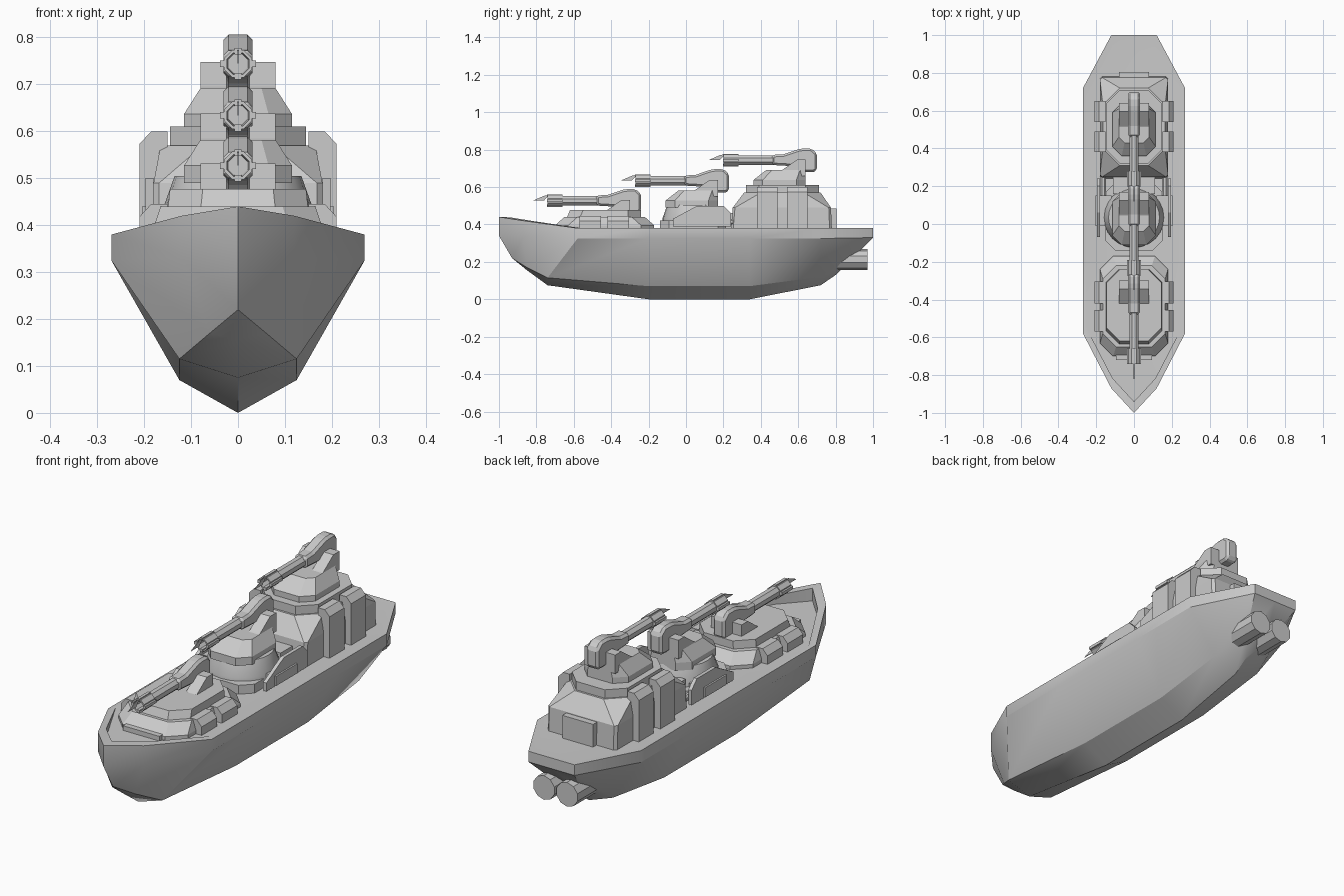
import bpy, bmesh, math

if "Cube" in bpy.data.objects:
    bpy.data.objects.remove(bpy.data.objects["Cube"])

def mesh(name, verts, faces, smooth=False):
    bm = bmesh.new()
    vs = [bm.verts.new(v) for v in verts]
    for f in faces:
        bm.faces.new([vs[i] for i in f])
    bmesh.ops.remove_doubles(bm, verts=bm.verts, dist=1e-4)
    bmesh.ops.recalc_face_normals(bm, faces=bm.faces)
    me = bpy.data.meshes.new(name)
    bm.to_mesh(me)
    bm.free()
    ob = bpy.data.objects.new(name, me)
    bpy.context.collection.objects.link(ob)
    if smooth:
        bpy.ops.object.select_all(action='DESELECT')
        ob.select_set(True)
        bpy.context.view_layer.objects.active = ob
        bpy.ops.object.shade_smooth_by_angle(angle=math.radians(30))
    return ob

def loft(name, rings, smooth=False):
    """Skin a list of equal-length closed rings and cap both ends."""
    n, m = len(rings[0]), len(rings)
    faces = [[r * n + i, r * n + (i + 1) % n, (r + 1) * n + (i + 1) % n, (r + 1) * n + i]
             for r in range(m - 1) for i in range(n)]
    faces += [list(range(n)), list(range((m - 1) * n, m * n))]
    return mesh(name, [v for r in rings for v in r], faces, smooth)

def oct_ring(hx, y0, y1, c, z):
    """Rectangle with corners cut by c, at height z."""
    return [(hx, y0 + c, z), (hx, y1 - c, z), (hx - c, y1, z), (c - hx, y1, z),
            (-hx, y1 - c, z), (-hx, y0 + c, z), (c - hx, y0, z), (hx - c, y0, z)]

def prism_x(name, prof, x0, x1):
    return loft(name, [[(x, y, z) for y, z in prof] for x in (x0, x1)])

def box(name, x0, x1, y0, y1, z0, z1):
    return prism_x(name, [(y0, z0), (y1, z0), (y1, z1), (y0, z1)], x0, x1)

def turned(name, x, z, sections, n=8):
    """Rings along y given as (y, radius)."""
    ang = [2 * math.pi * (i + .5) / n for i in range(n)]
    return loft(name, [[(x + r * math.cos(a), y, z + r * math.sin(a)) for a in ang]
                       for y, r in sections])

# Hull: rows of stations from bow to stern, then mirrored
rim = [(0, -1, .44, .34), (.12, -.87, .42, .332), (.27, -.58, .38, .325), (.27, -.2, .38, .325),
       (.27, .34, .38, .325), (.27, .72, .38, .325), (.12, 1, .38, .33), (0, 1, .38, .33)]
chine = [(0, -.93, .22), (.06, -.85, .17), (.125, -.74, .115), (.125, -.2, .07),
         (.125, .34, .07), (.125, .72, .12), (.06, .86, .19), (0, .8, .13)]
keel = [(-.93, .22), (-.85, .155), (-.74, .075), (-.2, 0), (.34, 0), (.72, .075), (.8, .13), (.8, .13)]
rows = [[(0, y, z) for y, z in keel], chine,
        [(x, y, zl) for x, y, zr, zl in rim],
        [(x, y, zr) for x, y, zr, zl in rim],
        [(x * .94, y * .94, zr - .002) for x, y, zr, zl in rim],
        [(x * .94, y * .94, .378) for x, y, zr, zl in rim],
        [(0, y * .94, .378) for x, y, zr, zl in rim]]
verts, faces = [], []
for s in (1, -1):
    for a, b in zip(rows, rows[1:]):
        for i in range(7):
            pts = []
            for p in (a[i], a[i + 1], b[i + 1], b[i]):
                p = (s * p[0], p[1], p[2])
                if all(math.dist(p, q) > 1e-4 for q in pts):
                    pts.append(p)
            if len(pts) > 2:
                faces.append(range(len(verts), len(verts) + len(pts)))
                verts += pts
mesh("hull", verts, faces, True)

# Stern thrusters
for s in (1, -1):
    turned("thruster", s * .06, .213, [(.76, .057), (.97, .057)], 10)

# Fore platform with turret ring and front step
loft("fore_platform", [oct_ring(.18, -.7, -.17, .07, .37), oct_ring(.18, -.7, -.17, .07, .395),
                       oct_ring(.165, -.65, -.22, .07, .44)])
loft("fore_ring", [oct_ring(.15, -.64, -.24, .07, .43), oct_ring(.145, -.62, -.24, .07, .477)])
box("fore_step", -.095, .095, -.72, -.68, .37, .40)

# Middle base, round drum and connecting block
loft("mid_base", [oct_ring(.15, -.14, .22, .05, .37), oct_ring(.15, -.14, .22, .05, .42)])
def disc(r, z):
    return [(r * math.cos(t * math.pi / 12), .035 + r * math.sin(t * math.pi / 12), z) for t in range(24)]
loft("mid_drum", [disc(.16, .41), disc(.16, .435), disc(.135, .505)], True)
box("mid_link", -.11, .11, .16, .27, .37, .46)

# Aft superstructure with turret ring and rear locker
loft("aft_house", [oct_ring(.18, .24, .78, .012, .37), oct_ring(.18, .25, .775, .012, .49),
                   oct_ring(.165, .31, .72, .09, .57)])
loft("aft_ring", [oct_ring(.145, .32, .71, .07, .56), oct_ring(.145, .32, .71, .07, .61)])
box("aft_locker", -.08, .08, .76, .805, .37, .485)

def buttress(name, s, y0, y1, x0, top):
    prof = [(x0, .37), (.21, .37), (.21, top - .027), (.185, top), (x0, top)]
    loft(name, [[(s * x, y, z) for x, z in prof] for y in (y0, y1)])

for s in (1, -1):
    for y in (-.57, -.42):
        buttress("fore_buttress", s, y, y + .115, .15, .445)
    for y in (.38, .54):
        buttress("aft_buttress", s, y, y + .11, .15, .6)
    # Side armour plates on struts, with small tubes inside
    prism_x("side_plate", [(-.07, .39), (.24, .39), (.24, .46), (.2, .5), (.06, .5), (-.07, .43)],
            s * .18, s * .197)
    box("plate_strut", s * .12, s * .205, -.01, .15, .395, .44)
    turned("side_tube", s * .163, .415, [(.04, .016), (.25, .016)])

# Turrets: one design repeated with a step down towards the bow
def turret(tag, dy, dz):
    parts = [loft(tag + "_turret_body", [oct_ring(.115, .36, .64, .05, .6), oct_ring(.115, .36, .64, .05, .637),
                                         oct_ring(.08, .43, .64, .03, .692)])]
    for s in (1, -1):
        parts.append(prism_x(tag + "_cheek", [(.45, .66), (.52, .695), (.595, .748), (.64, .748), (.64, .66)],
                             s * .025, s * .08))
    arm = prism_x(tag + "_gun_arm", [(.46, .718), (.46, .772), (.52, .775), (.6, .802), (.625, .806), (.67, .806),
                                     (.7, .78), (.7, .69), (.68, .68), (.63, .68), (.6, .71)], -.031, .031)
    bev = arm.modifiers.new("bevel", 'BEVEL')
    bev.width, bev.segments, bev.limit_method = .011, 1, 'ANGLE'
    parts.append(arm)
    parts.append(turned(tag + "_barrel", 0, .744,
                        [(.5, .027), (.28, .027), (.28, .032), (.2, .032), (.2, .025), (.3, .022)]))
    # Muzzle lugs and thin sight blade
    for x, z in ((.031, 0), (-.031, 0), (0, .027), (0, -.027)):
        parts.append(box(tag + "_lug", x - .007, x + .007, .198, .28, .744 + z - .007, .744 + z + .007))
    parts.append(prism_x(tag + "_muzzle_blade", [(.12, .744), (.18, .744), (.2, .766), (.2, .774), (.18, .77)],
                         -.0015, .0015))
    for p in parts:
        p.location = (0, dy, dz)

for tag, dy, dz in (("aft", 0, 0), ("mid", -.47, -.11), ("fore", -.94, -.217)):
    turret(tag, dy, dz)
